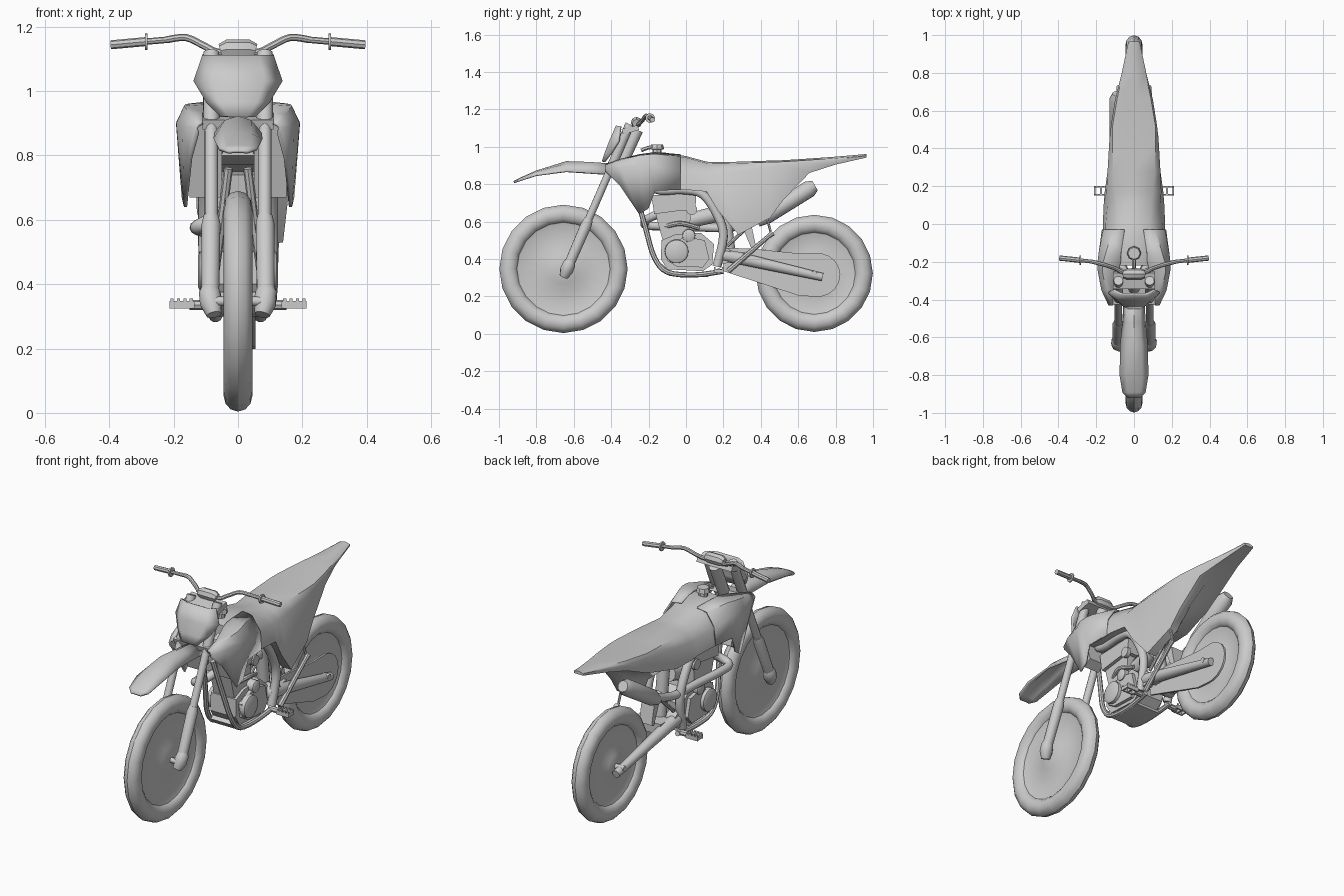
import bpy, bmesh
from math import sin, cos, pi, radians
from mathutils import Vector


def mesh(name, verts, faces, angle=40):
    me = bpy.data.meshes.new(name)
    me.from_pydata([tuple(v) for v in verts], [], faces)
    bm = bmesh.new()
    bm.from_mesh(me)
    bmesh.ops.recalc_face_normals(bm, faces=bm.faces)
    bm.to_mesh(me)
    bm.free()
    ob = bpy.data.objects.new(name, me)
    bpy.context.collection.objects.link(ob)
    bpy.ops.object.select_all(action='DESELECT')
    ob.select_set(True)
    bpy.context.view_layer.objects.active = ob
    bpy.ops.object.shade_smooth_by_angle(angle=radians(angle))
    return ob


def loft(name, rings, closed=True, caps=True, angle=40):
    n = len(rings[0])
    verts = [v for r in rings for v in r]
    faces = [(i * n + j, i * n + (j + 1) % n, (i + 1) * n + (j + 1) % n, (i + 1) * n + j)
             for i in range(len(rings) - 1) for j in range(n if closed else n - 1)]
    if closed and caps:
        faces += [tuple(range(n)), tuple(range(len(verts) - n, len(verts)))]
    return mesh(name, verts, faces, angle)


def tube(name, pts, radii, n=10, steps=4):
    """Round tube through points; bends are smoothed when there are more than two."""
    p = [Vector(q) for q in pts]
    r = [radii] * len(p) if isinstance(radii, (int, float)) else list(radii)
    if len(p) > 2 and steps > 1:
        q, rr = [], []
        for i in range(len(p) - 1):
            a, b, c, d = p[max(i - 1, 0)], p[i], p[i + 1], p[min(i + 2, len(p) - 1)]
            for k in range(steps):
                t = k / steps
                q.append(0.5 * (2 * b + (c - a) * t + (2 * a - 5 * b + 4 * c - d) * t ** 2
                                + (3 * b - a - 3 * c + d) * t ** 3))
                rr.append(r[i] * (1 - t) + r[i + 1] * t)
        p, r = q + [p[-1]], rr + [r[-1]]
    u, rings = None, []
    for i, c in enumerate(p):
        t = (p[min(i + 1, len(p) - 1)] - p[max(i - 1, 0)]).normalized()
        u = t.orthogonal() if u is None else u - t * u.dot(t)
        u.normalize()
        w = t.cross(u)
        rings.append([c + r[i] * (u * cos(2 * pi * k / n) + w * sin(2 * pi * k / n)) for k in range(n)])
    return loft(name, rings)


def lathe_x(name, y, z, profile, n=20):
    """Profile of (x, radius) spun about a sideways axle."""
    return loft(name, [[(x, y + r * cos(2 * pi * k / n), z + r * sin(2 * pi * k / n))
                        for k in range(n)] for x, r in profile])


def prism(name, outline, x0, x1):
    return loft(name, [[(x, y, z) for y, z in outline] for x in (x0, x1)], angle=25)


def solid(ob, t):
    m = ob.modifiers.new("thickness", 'SOLIDIFY')
    m.thickness, m.offset = t, 0
    return ob


def box(name, c, s):
    v = [(c[0] + a * s[0] / 2, c[1] + b * s[1] / 2, c[2] + d * s[2] / 2)
         for a in (-1, 1) for b in (-1, 1) for d in (-1, 1)]
    return mesh(name, v, [(0, 1, 3, 2), (4, 5, 7, 6), (0, 1, 5, 4), (2, 3, 7, 6), (0, 2, 6, 4), (1, 3, 7, 5)])


# Wheels: tyre and shallow filled disc with a swollen hub
for name, y, z, R, hub in (("front", -0.655, 0.347, 0.343, 0.13), ("rear", 0.686, 0.323, 0.313, 0.10)):
    a, h = 0.05, 0.045
    sec = [(h * sin(2 * pi * k / 12), R - a + a * cos(2 * pi * k / 12)) for k in range(13)]
    loft(name + "_tyre", [[(x, y + r * cos(2 * pi * k / 20), z + r * sin(2 * pi * k / 20))
                           for k in range(20)] for x, r in sec], caps=False)
    rim = R - 0.085
    half = [(0.024, rim), (0.016, rim - 0.02), (0.016, hub), (0.032, hub * 0.6), (0.04, 0.03)]
    lathe_x(name + "_wheel_disc", y, z, [(-x, r) for x, r in reversed(half)] + half)
    tube(name + "_axle", [(-0.095, y, z), (0.095, y, z)], 0.015)

# Front fork with guards and clamped feet
fork = lambda z: -0.63 + (z - 0.36) * 0.434
for s in (1, -1):
    P = lambda z, x=0.083, dy=0: (s * x, fork(z) + dy, z)
    tube("fork_foot", [P(0.305, 0.075), P(0.34, 0.083), P(0.375, 0.088), P(0.39, 0.088)],
         [0.024, 0.036, 0.034, 0.026], steps=1)
    tube("fork_guard", [P(0.37, 0.086), P(0.585, 0.084), P(0.612, 0.084)], [0.028, 0.03, 0.024], 12, 1)
    tube("fork_slider", [P(0.58), P(0.88)], 0.021, 12)
    tube("fork_upper", [P(0.87), P(0.90), P(1.12)], [0.02, 0.026, 0.025], 12, 1)
for z in (0.90, 1.085):
    y = fork(z) + 0.015
    prism("fork_clamp", [(y - .035, z - .02), (y + .05, z + .005), (y + .04, z + .03), (y - .045, z + .01)],
          -0.11, 0.11)
tube("steering_head", [(0, -0.36, 0.87), (0, -0.26, 1.09)], 0.032, 12)

# Handlebar, grips, levers' flanges and bar pad
bar = [(0.055, -0.255, 1.12), (0.10, -0.235, 1.138), (0.16, -0.215, 1.166), (0.22, -0.20, 1.16)]
tube("handlebar", [(-x, y, z) for x, y, z in reversed(bar)] + bar, 0.011, 8)
for s in (1, -1):
    tube("bar_end", [(s * .215, -.20, 1.16), (s * .39, -.18, 1.145)], 0.010, 8)
    tube("grip", [(s * .285, -.192, 1.154), (s * .395, -.18, 1.144)], 0.014, 8)
    tube("grip_flange", [(s * .281, -.192, 1.153), (s * .289, -.192, 1.153)], 0.026, 10)
tube("bar_pad", [(-0.055, -.265, 1.125), (-.035, -.265, 1.13), (.035, -.265, 1.13), (.055, -.265, 1.125)],
     [0.022, 0.03, 0.03, 0.022], 8, 1)

# Number plate, bowed across its width
solid(loft("number_plate", [[(-w, y + b, z), (-w * .6, y, z), (w * .6, y, z), (w, y + b, z)]
      for w, y, z, b in ((.108, -.37, 1.11, .02), (.135, -.405, 1.03, .045), (.095, -.43, .965, .03),
                         (.05, -.445, .92, .01))], closed=False), 0.012)

# Front fender: arched blade
solid(loft("front_fender", [[(-w, y, z - d), (-w * .55, y, z - d * .25), (0, y, z), (w * .55, y, z - d * .25),
      (w, y, z - d)] for y, z, w, d in ((-.92, .812, .03, .002), (-.89, .828, .06, .008), (-.80, .868, .074, .02),
      (-.64, .918, .07, .05), (-.52, .914, .058, .055), (-.39, .905, .05, .055))], closed=False), 0.01)

# Seat, tank and tail in one lofted body; right panel hangs lower than the left
body = [(-.22, .955, .09, .90, .15, .80, .80, .14), (-.12, .97, .10, .90, .165, .77, .77, .165),
        (0, .95, .085, .86, .15, .77, .77, .165), (.11, .92, .09, .85, .14, .76, .77, .16),
        (.17, .918, .10, .86, .145, .66, .76, .155), (.28, .92, .11, .87, .14, .53, .75, .14),
        (.45, .926, .115, .89, .13, .62, .79, .12), (.52, .928, .113, .90, .122, .715, .81, .11),
        (.66, .937, .09, .91, .10, .86, .87, .09), (.80, .947, .06, .93, .065, .905, .905, .055),
        (.965, .961, .03, .955, .03, .942, .942, .028)]
loft("seat_and_tail", [[(0, y, t), (wt, y, t - .008), (wm, y, zm), (wb, y, zr), (wb * .6, y, zr),
     (wb * .3, y, (zr + zl) / 2), (-wb * .6, y, zl), (-wb, y, zl), (-wm, y, zm), (-wt, y, t - .008)]
     for y, t, wt, zm, wm, zr, zl, wb in body], angle=50)

# Tank shrouds and radiators on each side
wing = [(-.43, .11, .90, .122, .895, .13, .885, .125, .87), (-.35, .11, .93, .145, .925, .168, .89, .147, .79),
        (-.25, .08, .955, .165, .95, .187, .90, .163, .64), (-.20, .07, .962, .16, .955, .188, .90, .17, .67),
        (-.165, .07, .966, .15, .957, .184, .90, .174, .765), (-.03, .05, .955, .11, .945, .158, .87, .165, .77)]
for s in (1, -1):
    solid(loft("shroud", [[(s * r[i], r[0], r[i + 1]) for i in (1, 3, 5, 7)] for r in wing], closed=False), 0.01)
    prism("radiator", [(-.31, .90), (-.25, .92), (-.19, .70), (-.24, .67)], s * 0.05, s * 0.15)

# Fuel cap
tube("fuel_cap", [(0, -.155, .955), (0, -.155, .985), (0, -.155, .987), (0, -.155, 1.012)],
     [.025, .025, .038, .032], 8, 1)
tube("cap_hose", [(0, -.16, 1.0), (0, -.2, .995), (0, -.24, .98)], 0.01, 6)

# Engine: cylinder, crankcase and round covers
prism("cylinder_head", [(-.185, .74), (-.17, .64), (-.02, .66), (.05, .66), (.055, .75)], -.085, .085)
prism("cylinder", [(-.165, .65), (-.125, .50), (.02, .53), (.025, .67)], -.065, .065)
prism("crankcase", [(-.13, .50), (-.135, .40), (-.10, .345), (.09, .335), (.14, .37), (.15, .48), (.08, .54),
                    (-.06, .53)], -.08, .08)
for s in (1, -1):
    prism("engine_cover", [(-.11, .47), (-.10, .39), (-.05, .36), (.09, .355), (.125, .40), (.10, .50),
                           (.0, .52)], s * .075, s * .10)
    lathe_x("clutch_cover", -.05, .44, [(s * .09, .064), (s * .118, .062), (s * .124, .05)], 18)
    lathe_x("pump_cover", .015, .525, [(s * .06, .036), (s * .105, .034), (s * .11, .026)], 14)
    tube("cam_plug", [(s * .07, .03, .665), (s * .093, .03, .665)], .03, 10)
tube("carburettor", [(0, .0, .60), (0, .16, .64)], [.04, .045], 12)
tube("starter_pipe", [(.05, -.12, .57), (.08, -.03, .59), (.06, .07, .565)], .013, 8)

# Frame rails, cradle and skid plate
for s in (1, -1):
    tube("frame_spar", [(s * .03, -.29, .90), (s * .09, -.17, .775), (s * .10, -.02, .77), (s * .10, .09, .745),
                        (s * .10, .17, .63), (s * .10, .20, .52), (s * .095, .165, .36)], .024)
    tube("frame_cradle", [(s * .03, -.27, .76), (s * .055, -.215, .56), (s * .075, -.17, .41), (s * .08, -.10, .33),
                          (s * .08, .05, .315), (s * .085, .20, .335)], .014, 8)
    tube("subframe_stay", [(s * .075, .36, .60), (s * .075, .22, .47)], .010, 8)
prism("skid_plate", [(-.15, .36), (-.09, .31), (0, .30), (.12, .305), (.12, .32), (0, .32), (-.08, .33),
                     (-.13, .375)], -.08, .08)

# Exhaust header sweeping round the left to the muffler
tube("exhaust_header", [(-.03, -.15, .64), (-.06, -.21, .61), (-.12, -.215, .58), (-.125, -.12, .575),
                        (-.105, .05, .57), (-.09, .25, .57), (-.085, .43, .63)], .023)
tube("muffler", [(-.085, .38, .595), (-.085, .43, .63), (-.085, .66, .775), (-.085, .69, .792)],
     [.026, .044, .046, .030], 12, 1)

# Swingarm, shock and chain loop
for s in (1, -1):
    tube("swingarm", [(s * .08, .17, .425), (s * .078, .28, .405), (s * .07, .73, .303)],
         [.034, .034, .022], 12, 1)
    tube("swingarm_pivot", [(s * .04, .20, .42), (s * .10, .20, .42)], .045, 12)
box("swingarm_bridge", (0, .29, .405), (.15, .09, .06))
tube("shock", [(0, .24, .37), (0, .20, .70)], .034, 12)
chain = [(.20, .46), (.35, .455), (.60, .43)] + \
        [(.70 + .125 * cos(radians(a)), .315 + .118 * sin(radians(a))) for a in range(80, -101, -20)] + \
        [(.60, .205), (.40, .27), (.20, .335)]
prism("chain_plate", chain, .043, .055)

# Side stand and mud flap behind the engine
tube("side_stand", [(.105, .225, .335), (.115, .44, .52), (.115, .465, .54)], [.016, .012, .016], 8, 1)
tube("stand_stay", [(.105, .43, .63), (.11, .455, .535)], .007, 6)
prism("mud_flap", [(.29, .60), (.35, .58), (.38, .44), (.36, .43)], -.05, .03)

# Footpegs with teeth
for s in (1, -1):
    tube("peg_hinge", [(s * .075, .175, .335), (s * .15, .175, .335)], .016, 8)
    for dy in (-.021, .021):
        box("footpeg_rail", (s * .175, .175 + dy, .336), (.075, .008, .022))
        for k in range(4):
            box("footpeg_tooth", (s * (.145 + k * .02), .175 + dy, .35), (.01, .008, .012))
    for x in (.14, .175, .208):
        box("footpeg_bar", (s * x, .175, .336), (.009, .05, .018))
